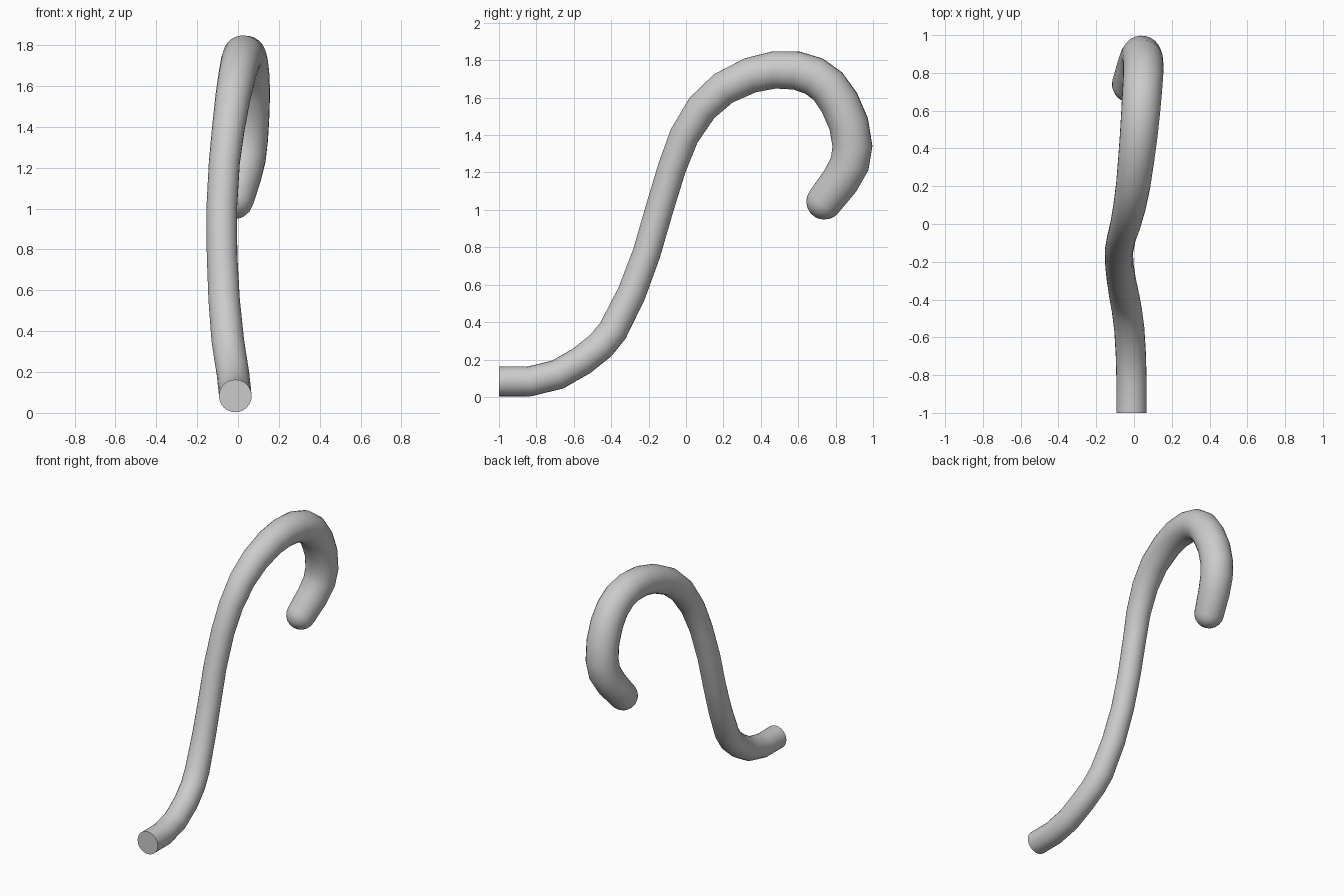
import bpy, bmesh
from math import cos, sin, pi, radians
from mathutils import Vector

if "Cube" in bpy.data.objects:
    bpy.data.objects.remove(bpy.data.objects["Cube"])

SIDES = 24

# centre line of the tube: x, y, z, radius
PATH = [
    (-.013, -1, .083, .08), (-.013, -.835, .083, .08), (-.017, -.685, .12, .08),
    (-.025, -.555, .195, .08), (-.038, -.455, .275, .08), (-.05, -.39, .355, .08),
    (-.068, -.29, .555, .077), (-.078, -.21, .77, .075), (-.08, -.145, .995, .075),
    (-.067, -.075, 1.225, .076), (-.047, -.01, 1.395, .08), (-.025, .085, 1.545, .086),
    (-.005, .2, 1.65, .091), (.012, .345, 1.72, .096), (.025, .47, 1.748, .1),
    (.035, .59, 1.745, .103), (.042, .685, 1.715, .105), (.047, .76, 1.66, .106),
    (.05, .82, 1.575, .107), (.047, .87, 1.46, .107), (.04, .89, 1.34, .107),
    (.03, .875, 1.245, .106), (.01, .825, 1.155, .103), (-.02, .74, 1.045, .097),
]

pts = [Vector(p[:3]) for p in PATH]
rad = [p[3] for p in PATH]

# ring directions, then extra shrinking rings for the rounded tip
dirs = []
for i in range(len(pts)):
    a = (pts[i] - pts[i - 1]).normalized() if i else Vector((0, 1, 0))
    b = (pts[i + 1] - pts[i]).normalized() if 0 < i < len(pts) - 1 else a
    dirs.append((a + b).normalized())
end, end_r, end_d = pts[-1].copy(), rad[-1], dirs[-1]
for deg in (18, 36, 54, 72):
    pts.append(end + end_d * end_r * sin(radians(deg)))
    rad.append(end_r * cos(radians(deg)))
    dirs.append(end_d)

# sweep the rings without twist
bm = bmesh.new()
side = Vector((1, 0, 0))
rings = []
for p, r, d in zip(pts, rad, dirs):
    side = (side - d * side.dot(d)).normalized()
    up = d.cross(side)
    rings.append([bm.verts.new(p + (side * cos(2 * pi * k / SIDES) + up * sin(2 * pi * k / SIDES)) * r)
                  for k in range(SIDES)])
for a, b in zip(rings, rings[1:]):
    for k in range(SIDES):
        n = (k + 1) % SIDES
        bm.faces.new((a[k], a[n], b[n], b[k]))

# flat start and closed pole at the tip
bm.faces.new(rings[0])
pole = bm.verts.new(end + end_d * end_r)
for k in range(SIDES):
    bm.faces.new((rings[-1][k], rings[-1][(k + 1) % SIDES], pole))
bmesh.ops.recalc_face_normals(bm, faces=bm.faces)

mesh = bpy.data.meshes.new("curled_tube")
bm.to_mesh(mesh)
bm.free()
tube = bpy.data.objects.new("curled_tube", mesh)
bpy.context.collection.objects.link(tube)
bpy.context.view_layer.objects.active = tube
tube.select_set(True)
bpy.ops.object.shade_smooth_by_angle(angle=radians(50))
